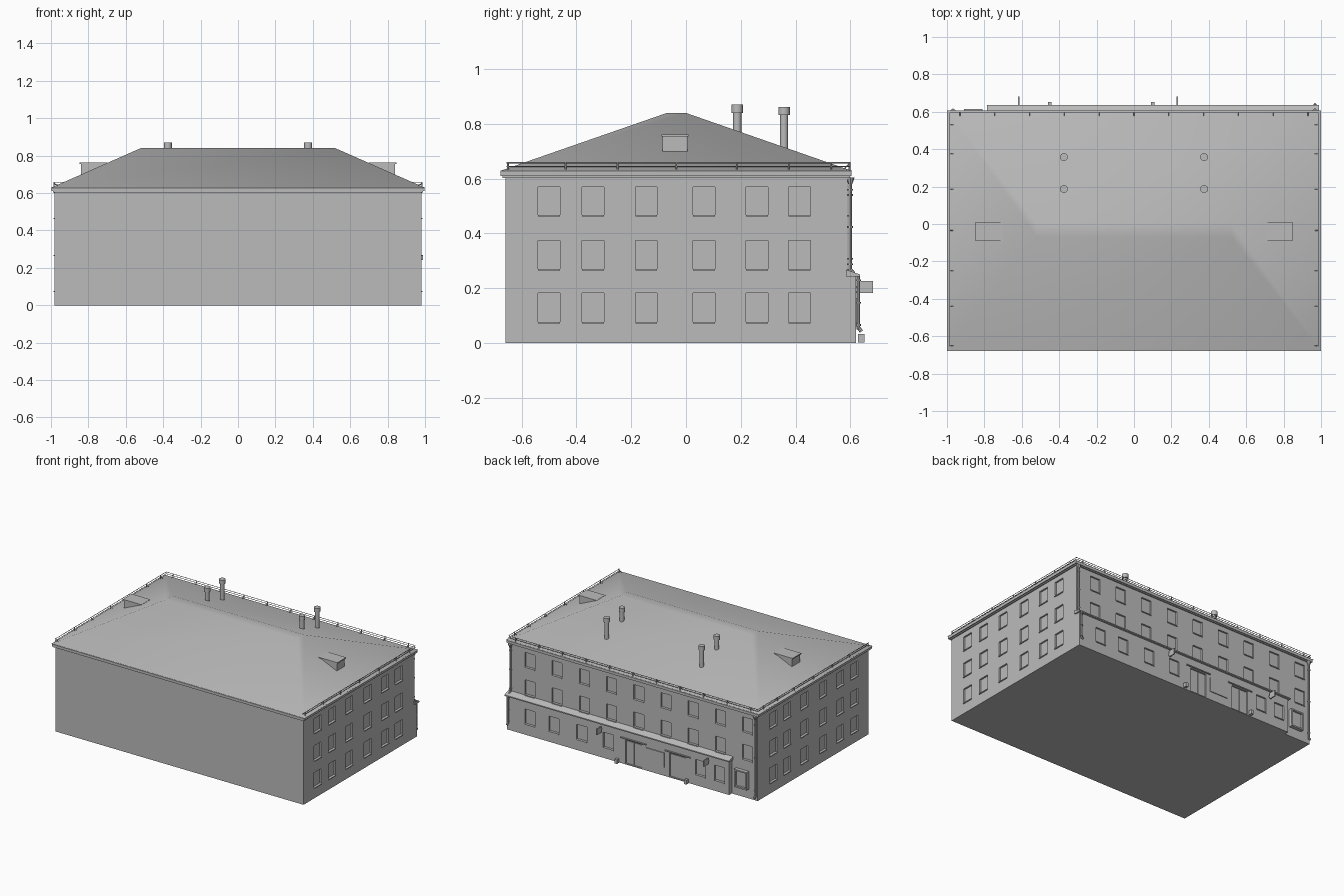
import bpy, bmesh
from mathutils import Vector, Matrix

if "Cube" in bpy.data.objects:
    bpy.data.objects.remove(bpy.data.objects["Cube"], do_unlink=True)

GREY = (0.5, 0.5, 0.5, 1)
mat = bpy.data.materials.new("plain_grey")
mat.use_nodes = True
mat.diffuse_color = GREY
mat.node_tree.nodes["Principled BSDF"].inputs["Base Color"].default_value = GREY


def finish(bm, name, smooth=False):
    bmesh.ops.recalc_face_normals(bm, faces=bm.faces)
    me = bpy.data.meshes.new(name)
    for f in bm.faces:
        f.smooth = smooth
    bm.to_mesh(me)
    bm.free()
    me.materials.append(mat)
    ob = bpy.data.objects.new(name, me)
    bpy.context.collection.objects.link(ob)
    return ob


def box(bm, x0, x1, y0, y1, z0, z1):
    size = Matrix.Diagonal((x1 - x0, y1 - y0, z1 - z0, 1))
    mid = Matrix.Translation(((x0 + x1) / 2, (y0 + y1) / 2, (z0 + z1) / 2))
    bmesh.ops.create_cube(bm, size=1, matrix=mid @ size)


def boxes(name, items):
    bm = bmesh.new()
    for b in items:
        box(bm, *b)
    return finish(bm, name)


def rod(bm, a, b, r1, r2=None, sides=8):
    a, b = Vector(a), Vector(b)
    d = b - a
    turn = d.to_track_quat('Z', 'Y').to_matrix().to_4x4()
    bmesh.ops.create_cone(bm, cap_ends=True, segments=sides, radius1=r1,
                          radius2=r1 if r2 is None else r2, depth=d.length,
                          matrix=Matrix.Translation((a + b) / 2) @ turn)


def prism(name, profile, place, a, b):
    """Extrude a 2D profile between a and b; place maps (u, v, t) to a point."""
    bm = bmesh.new()
    ends = [[bm.verts.new(place(u, v, t)) for u, v in profile] for t in (a, b)]
    bm.faces.new(ends[0])
    bm.faces.new(ends[1][::-1])
    n = len(profile)
    for i in range(n):
        j = (i + 1) % n
        bm.faces.new((ends[0][i], ends[0][j], ends[1][j], ends[1][i]))
    return finish(bm, name)


def cut(target, cutter):
    mod = target.modifiers.new("cut", 'BOOLEAN')
    mod.object, mod.solver = cutter, 'EXACT'
    deps = bpy.context.evaluated_depsgraph_get()
    me = bpy.data.meshes.new_from_object(target.evaluated_get(deps))
    target.modifiers.clear()
    target.data = me
    bpy.data.objects.remove(cutter, do_unlink=True)


WX, FRONT, BACK, PORCH = 0.98, -0.66, 0.59, 0.62
DEPTH, HALF = 0.012, 0.04
ROWS = [(0.075, 0.183), (0.268, 0.375), (0.465, 0.57)]
SIDE_COLS = [-0.5, -0.34, -0.145, 0.065, 0.26, 0.415]
BACK_COLS = [0.82 - 0.215 * i for i in range(9)]
GROUND_COLS = [0.8, 0.61, 0.39, 0.18, -0.55, -0.7]
DOORS = [-0.02, -0.37]

# Window and door openings, with a sill below each window
main_cuts, porch_cuts, sills = [], [], []
for z0, z1 in ROWS:
    for s in (-1, 1):
        a, b = sorted((s * (WX - DEPTH), s * (WX + 0.05)))
        c, d = sorted((s * (WX - DEPTH), s * (WX + 0.006)))
        for y in SIDE_COLS:
            main_cuts.append((a, b, y - HALF, y + HALF, z0, z1))
            sills.append((c, d, y - HALF, y + HALF, z0 - 0.004, z0 + 0.002))
for z0, z1 in ROWS[1:]:
    for x in BACK_COLS:
        main_cuts.append((x - HALF, x + HALF, BACK - DEPTH, BACK + 0.05, z0, z1))
        sills.append((x - HALF, x + HALF, BACK - DEPTH, BACK + 0.006, z0 - 0.004, z0 + 0.002))
z0, z1 = ROWS[0]
for x in GROUND_COLS:
    porch_cuts.append((x - HALF, x + HALF, PORCH - DEPTH, PORCH + 0.05, z0, z1))
    sills.append((x - HALF, x + HALF, PORCH - DEPTH, PORCH + 0.006, z0 - 0.004, z0 + 0.002))
for x in DOORS:
    porch_cuts.append((x - 0.065, x + 0.065, PORCH - DEPTH, PORCH + 0.05, 0.006, 0.175))

walls = boxes("walls", [(-WX, WX, FRONT, BACK, 0, 0.61)])
cut(walls, boxes("wall_cutter", main_cuts))
porch = boxes("ground_floor_projection", [(-0.775, WX, BACK - 0.01, PORCH, 0, 0.25)])
cut(porch, boxes("projection_cutter", porch_cuts))
boxes("window_sills", sills)

# Door leaves and the display panel between the doors
boxes("door_leaves", [(x + s * 0.031 - 0.029, x + s * 0.031 + 0.029, PORCH - 0.014, PORCH - 0.007, 0.008, 0.168)
                      for x in DOORS for s in (-1, 1)])
boxes("display_panel", [(-0.265, -0.12, PORCH - 0.002, PORCH + 0.006, 0.06, 0.165)])
boxes("door_lintels", [(x - 0.1, x + 0.1, PORCH - 0.002, PORCH + 0.008, 0.182, 0.189) for x in DOORS])

# Sloping ledge over the ground floor
prism("ledge", [(BACK - 0.005, 0.268), (0.636, 0.25), (0.636, 0.242), (BACK - 0.005, 0.242)],
      lambda u, v, t: (t, u, v), -0.785, 0.99)

# Framed window box at the recessed end of the back wall
bx, bw = -0.86, 0.05
boxes("window_box", [
    (bx - bw, bx + bw, BACK - 0.002, BACK + 0.012, 0.075, 0.185),
    (bx - bw, bx - bw + 0.01, BACK, BACK + 0.024, 0.07, 0.19),
    (bx + bw - 0.01, bx + bw, BACK, BACK + 0.024, 0.07, 0.19),
    (bx - bw, bx + bw, BACK, BACK + 0.026, 0.184, 0.194),
    (bx - bw, bx + bw, BACK, BACK + 0.026, 0.066, 0.076)])

# Projecting blank sign boards and small blocks beside the doors
boxes("side_boards", [(x - 0.004, x + 0.004, 0.632, 0.682, 0.183, 0.226) for x in (-0.615, 0.23)]
      + [(x - 0.002, x + 0.002, PORCH, 0.64, 0.2, 0.208) for x in (-0.615, 0.23)])
boxes("door_blocks", [(x - 0.01, x + 0.01, 0.628, 0.652, 0.002, 0.032) for x in (-0.45, 0.1)])

# Stepped cornice
boxes("cornice", [(-0.988, 0.988, -0.67, 0.598, 0.603, 0.612),
                  (-0.996, 0.996, -0.677, 0.604, 0.61, 0.63)])

# Hipped roof with softly blended slopes
bm = bmesh.new()
X0, Y0, Y1, RX = 1.0, -0.68, 0.608, 0.52
low = [bm.verts.new((x, y, 0.628)) for x, y in ((-X0, Y0), (X0, Y0), (X0, Y1), (-X0, Y1))]
top = [bm.verts.new((x, y, 0.84)) for x, y in ((-RX, -0.07), (RX, -0.07), (RX, 0), (-RX, 0))]
for i in range(4):
    j = (i + 1) % 4
    bm.faces.new((low[i], low[j], top[j], top[i]))
bm.faces.new(top)
finish(bm, "roof", smooth=True)

# Wedge dormers on both end slopes, each with a thin lid
for s, side in ((-1, "left_end"), (1, "right_end")):
    prism("dormer_" + side, [(0.84, 0.69), (0.84, 0.757), (0.69, 0.757)],
          lambda u, v, t, s=s: (s * u, t, v), -0.085, 0.005)
    a, b = sorted((s * 0.70, s * 0.848))
    boxes("dormer_lid_" + side, [(a, b, -0.09, 0.01, 0.754, 0.762)])

# Vent chimneys with wider caps
bm = bmesh.new()
for x in (-0.375, 0.375):
    for y, base, zt in ((0.187, 0.75, 0.87), (0.358, 0.69, 0.862)):
        rod(bm, (x, y, base), (x, y, zt - 0.03), 0.015, sides=16)
        rod(bm, (x, y, zt - 0.03), (x, y, zt), 0.021, sides=16)
chimneys = finish(bm, "chimneys", smooth=True)
bpy.context.view_layer.objects.active = chimneys
chimneys.select_set(True)
bpy.ops.object.shade_smooth_by_angle()

# Guard rail along the back and both ends, with braced posts
bm = bmesh.new()
RXX, RY = 0.985, 0.597
for z in (0.658, 0.645):
    rod(bm, (-RXX, RY, z), (RXX, RY, z), 0.002, sides=6)
    for s in (-1, 1):
        rod(bm, (s * RXX, -0.655, z), (s * RXX, RY, z), 0.002, sides=6)
for s in (-1, 1):
    for y in (-0.65, -0.44, -0.25, -0.035, 0.185, 0.375, 0.53):
        rod(bm, (s * RXX, y, 0.625), (s * RXX, y, 0.66), 0.003, sides=6)
        rod(bm, (s * 0.965, y, 0.64), (s * RXX, y, 0.655), 0.002, sides=6)
for i in range(11):
    x = -0.93 + 0.186 * i
    rod(bm, (x, RY, 0.625), (x, RY, 0.66), 0.003, sides=6)
    rod(bm, (x, RY - 0.02, 0.635), (x, RY, 0.655), 0.002, sides=6)
finish(bm, "guard_rail")

# Drainpipes with funnels and brackets at the back corners
bm = bmesh.new()
for x, runs in ((0.968, ((0.6, 0.262, 0.585), (0.629, 0.05, 0.245))), (-0.968, ((0.6, 0.03, 0.585),))):
    for y, zb, zt in runs:
        rod(bm, (x, y, zb), (x, y, zt), 0.007)
        for k in (0.08, 0.5, 0.92):
            z = zb + (zt - zb) * k
            rod(bm, (x, y, z - 0.003), (x, y, z + 0.003), 0.01)
        rod(bm, (x, y, zb + 0.006), (x, y + 0.012, zb - 0.008), 0.007)
    rod(bm, (x, 0.6, 0.58), (x, 0.6, 0.605), 0.007, 0.016)
finish(bm, "drainpipes")
